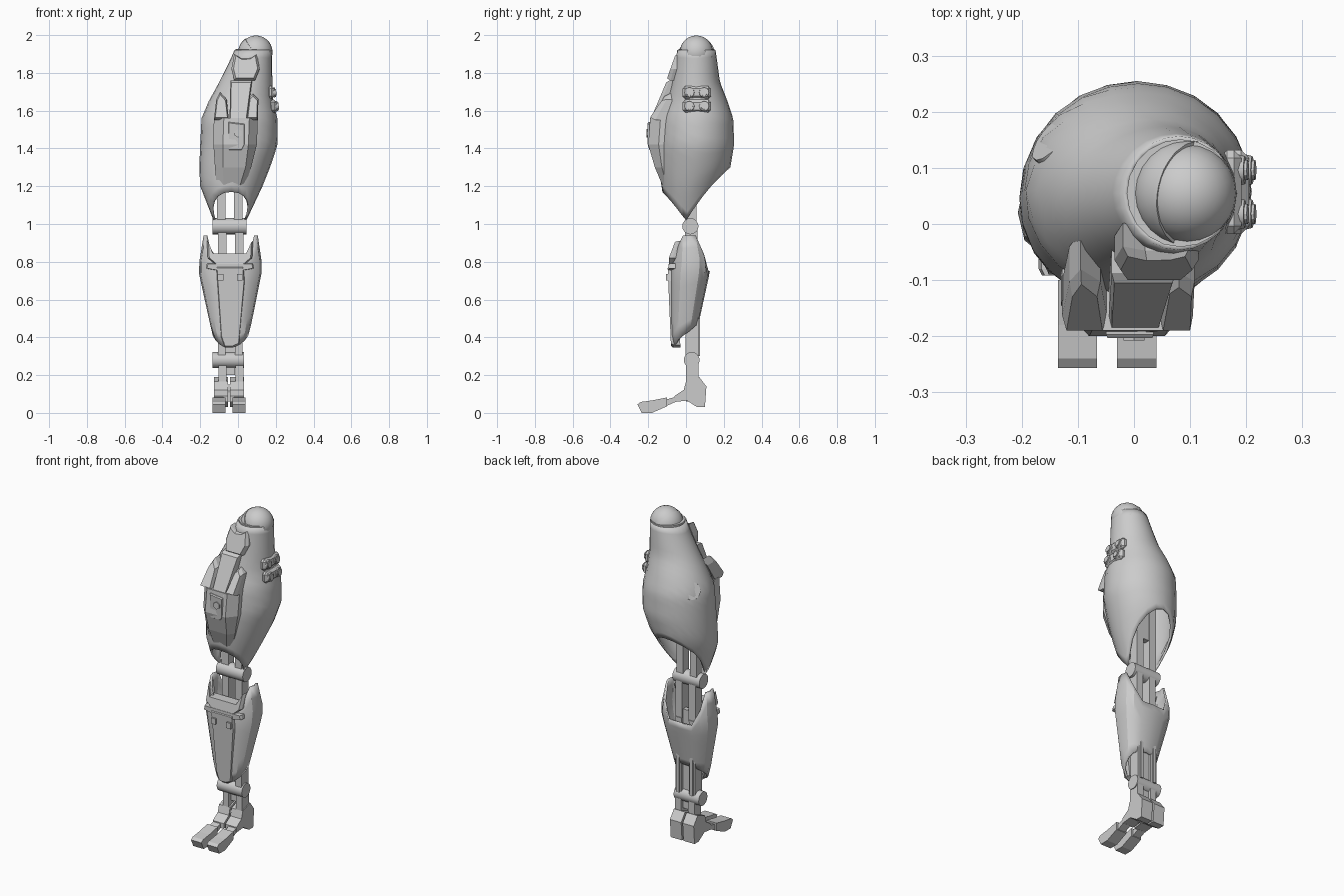
import bpy, bmesh
from math import cos, sin, pi, radians
from mathutils import Vector, Matrix

if "Cube" in bpy.data.objects:
    bpy.data.objects.remove(bpy.data.objects["Cube"])


def finish(name, bm, angle=30, recalc=True):
    if recalc:
        bmesh.ops.recalc_face_normals(bm, faces=bm.faces)
    me = bpy.data.meshes.new(name)
    bm.to_mesh(me)
    bm.free()
    ob = bpy.data.objects.new(name, me)
    bpy.context.collection.objects.link(ob)
    if angle:
        bpy.ops.object.select_all(action='DESELECT')
        ob.select_set(True)
        bpy.context.view_layer.objects.active = ob
        bpy.ops.object.shade_smooth_by_angle(angle=radians(angle))
    return ob


def loft(name, rings, cap=True, angle=0):
    """Skin matching rings of points, listed top to bottom."""
    bm = bmesh.new()
    vs = [[bm.verts.new(p) for p in r] for r in rings]
    n = len(rings[0])
    for a, b in zip(vs, vs[1:]):
        for i in range(n):
            k = (i + 1) % n
            bm.faces.new((a[i], b[i], b[k], a[k]))
    if cap:
        bm.faces.new(vs[0])
        bm.faces.new(vs[-1])
    return finish(name, bm, angle, cap)


def shell(name, prof, top, bot, n, m, thick, e=1.0, angle=35):
    """Hollow casing; profile rows are z, x left, x right, y front, y back."""
    def section(z):
        z = min(max(z, prof[-1][0]), prof[0][0])
        for p, q in zip(prof, prof[1:]):
            if z >= q[0]:
                t = (p[0] - z) / (p[0] - q[0])
                return [u + (v - u) * t for u, v in zip(p, q)][1:]
    rings = []
    for j in range(m + 1):
        ring = []
        for i in range(n):
            c, s = cos(2 * pi * i / n), sin(2 * pi * i / n)
            z = top(s) + (bot(s) - top(s)) * j / m
            xl, xr, yf, yb = section(z)
            c, s = [abs(v) ** e * (1 if v > 0 else -1) for v in (c, s)]
            ring.append(((xl + xr) / 2 + (xr - xl) / 2 * c, (yf + yb) / 2 + (yb - yf) / 2 * s, z))
        rings.append(ring)
    ob = loft(name, rings, False, angle)
    mod = ob.modifiers.new("thickness", 'SOLIDIFY')
    mod.thickness, mod.offset = thick, -1
    return ob


def plate(name, poly, y_at, thick, chamfer=0.9):
    """Front plate from an x-z outline; y_at gives its front face by height."""
    cx = sum(p[0] for p in poly) / len(poly)
    cz = sum(p[1] for p in poly) / len(poly)
    front = [(cx + (x - cx) * chamfer, y_at(z), cz + (z - cz) * chamfer) for x, z in poly]
    mid = [(x, y_at(z) + thick * 0.3, z) for x, z in poly]
    back = [(x, y_at(z) + thick, z) for x, z in poly]
    return loft(name, [front, mid, back])


def prism_x(name, poly, x0, x1):
    return loft(name, [[(x, y, z) for y, z in poly] for x in (x0, x1)])


def box(name, x0, x1, y0, y1, z0, z1):
    return prism_x(name, [(y0, z0), (y1, z0), (y1, z1), (y0, z1)], x0, x1)


def cyl(name, c, r, depth, axis, n=16, r2=None):
    bm = bmesh.new()
    bmesh.ops.create_cone(bm, cap_ends=True, segments=n, radius1=r, radius2=r2 or r, depth=depth)
    rot = Vector((0, 0, 1)).rotation_difference(Vector(axis)).to_matrix().to_4x4()
    bm.transform(Matrix.Translation(c) @ rot)
    return finish(name, bm)


# Thigh casing, arched open at front and back
shell("thigh_casing",
      [(1.93, -.015, .18, -.045, .155), (1.86, -.045, .18, -.055, .165),
       (1.75, -.10, .182, -.075, .18), (1.65, -.155, .187, -.1, .22),
       (1.56, -.193, .208, -.13, .25), (1.42, -.20, .21, -.14, .255),
       (1.30, -.205, .17, -.14, .235), (1.2, -.2, .13, -.13, .18),
       (1.02, -.13, .045, -.1, .1)],
      lambda s: 1.92, lambda s: 1.02 + (.28 if s > 0 else .15) * abs(s) ** 1.2, 24, 20, .012)

# Hip ball with tilted collar
ball = Vector((.095, .055, 1.91))
for name, r, keep in (("hip_ball", .088, None), ("hip_collar", .096, .015)):
    bm = bmesh.new()
    bmesh.ops.create_uvsphere(bm, u_segments=24, v_segments=14, radius=r)
    if keep:
        bmesh.ops.bisect_plane(bm, geom=bm.verts[:] + bm.edges[:] + bm.faces[:],
                               plane_co=(keep, 0, 0), plane_no=(.75, -.15, .65), clear_outer=True)
        bmesh.ops.holes_fill(bm, edges=[e for e in bm.edges if e.is_boundary])
    bm.transform(Matrix.Translation(ball if not keep else ball - Vector((0, 0, .007))))
    finish(name, bm)
cyl("hip_rim", (.083, .055, 1.91), .096, .035, (0, 0, 1), 20)

# Thigh front armour: clamp, sliding panel, main guard with two horns
plate("hip_clamp", [(-.035, 1.82), (-.02, 1.90), (.02, 1.875), (.07, 1.88), (.10, 1.90),
                    (.115, 1.82), (.09, 1.76), (-.02, 1.76)],
      lambda z: -.10 + (z - 1.76) * .3, .06, .85)
plate("thigh_panel", [(-.04, 1.76), (.075, 1.76), (.045, 1.53), (-.045, 1.55)],
      lambda z: -.105 - (1.76 - z) * .38, .06)
rows = [(1.56, -.128, -.075, .06, .105, -.19, -.08), (1.42, -.13, -.08, .055, .10, -.2, -.09),
        (1.30, -.122, -.08, .04, .07, -.165, -.09), (1.17, -.11, -.075, .0, .025, -.11, -.08)]
loft("thigh_guard", [[(a, yb, z), (a, (yf + yb) / 2, z), (b, yf, z), (c, yf, z),
                      (d, (yf + yb) / 2, z), (d, yb, z)] for z, a, b, c, d, yf, yb in rows])
for name, pts in (("guard_horn_left", [(-.128, 1.55), (-.115, 1.66), (-.095, 1.70), (-.06, 1.66), (-.048, 1.55)]),
                  ("guard_horn_right", [(.045, 1.55), (.06, 1.67), (.08, 1.69), (.108, 1.66), (.105, 1.55)])):
    plate(name, pts, lambda z: -.19 + (z - 1.55) * .55, .09, .8)
plate("guard_inset", [(-.05, 1.54), (.035, 1.53), (.035, 1.42), (.02, 1.39), (-.05, 1.39)],
      lambda z: -.203 + max(0, 1.42 - z) * .28, .02, .94)
cyl("guard_bolt", (0, -.202, 1.48), .022, .012, (0, 1, 0), 6)

# Side port cluster, four round ports
tilt = Vector((1, 0, .12)).normalized()
for row, (x, z) in enumerate(((.182, 1.697), (.195, 1.624))):
    pod = box("port_row", x - .03, x + .01, -.018, .132, z - .034, z + .034)
    bev = pod.modifiers.new("bevel", 'BEVEL')
    bev.width, bev.segments = .014, 1
    for y in (.018, .096):
        cyl("port_ring", (x + .01, y, z), .028, .012, tilt, 12, .025)
        cyl("port_lens", (x + .015, y, z), .018, .012, tilt, 12)

# Round hatch on the rear outer thigh
cyl("thigh_hatch", (-.139, .148, 1.585), .055, .022, (-.72, .58, .36), 14, .05)

# Knee and ankle: hinge pins, end caps, twin struts
for name, z, r, x0, x1 in (("knee_pin", .988, .043, -.135, .045), ("ankle_pin", .28, .042, -.135, .033)):
    xm = (x0 + x1) / 2
    cyl(name, (xm, .023 if z > .5 else .03, z), r, x1 - x0, (1, 0, 0))
for x in (-.11, -.02):
    box("thigh_strut", x, x + .045, 0, .055, 1.0, 1.55)
    box("knee_link", x + .005, x + .05, -.005, .06, .74, .99)
    box("shin_strut", x + .005, x + .045, -.002, .065, .26, .75)
    box("ankle_link", x + .008, x + .048, .0, .065, .14, .28)
    box("shin_piston", x + .015, x + .033, .055, .075, .30, .58)
box("thigh_core", -.075, -.01, .015, .05, 1.2, 1.55)
box("shin_core", -.07, -.015, .02, .05, .2, .80)

# Shin casing, notched front and back at the knee
shell("shin_casing",
      [(.94, -.182, .105, -.055, .09), (.80, -.205, .125, -.078, .13),
       (.74, -.207, .125, -.085, .125), (.42, -.137, .06, -.08, .055),
       (.34, -.11, .02, -.07, .04)],
      lambda s: .94 - (.19 if s > 0 else .12) * min(1, max(0, (abs(s) - .55) / .3)),
      lambda s: .41 + .065 * s, 16, 8, .012, .8, 25)

# Knee cap and shin front plate
plate("knee_cap", [(-.165, .91), (-.14, .845), (.05, .845), (.08, .91), (.075, .82),
                   (.035, .785), (-.12, .785), (-.16, .82)],
      lambda z: -.09 + max(0, z - .82) * .35, .06, .93)
plate("shin_plate", [(-.115, .78), (.028, .78), (.035, .70), (.005, .36), (-.03, .345), (-.07, .345), (-.09, .40)],
      lambda z: -.097 + (.78 - z) * .04, .05, .95)
plate("shin_brow", [(-.165, .79), (.08, .79), (.085, .765), (.03, .755), (-.115, .755), (-.17, .765)],
      lambda z: -.092, .04, .95)
for x in (-.108, -.005):
    box("shin_latch", x, x + .03, -.106, -.08, .70, .735)

# Split foot: heel block, toe joint and toe on each side
heel = [(0, .165), (.07, .19), (.108, .14), (.10, .03), (.06, .03), (.005, .065),
        (-.06, .058), (-.06, .09), (-.012, .122)]
joint = [(-.055, .085), (-.055, .058), (-.108, .035), (-.108, .07)]
toe = [(-.10, .082), (-.10, .035), (-.18, .0), (-.235, .0), (-.257, .045), (-.24, .058), (-.18, .066)]
for x0, x1, h0, h1 in ((-.135, -.066, -.127, -.053), (-.03, .04, -.043, .032)):
    prism_x("heel_block", heel, h0, h1)
    prism_x("toe_joint", joint, x0 + .01, x1 - .01)
    prism_x("toe", toe, x0, x1)
box("foot_bridge", -.06, -.03, .0, .085, .06, .15)
